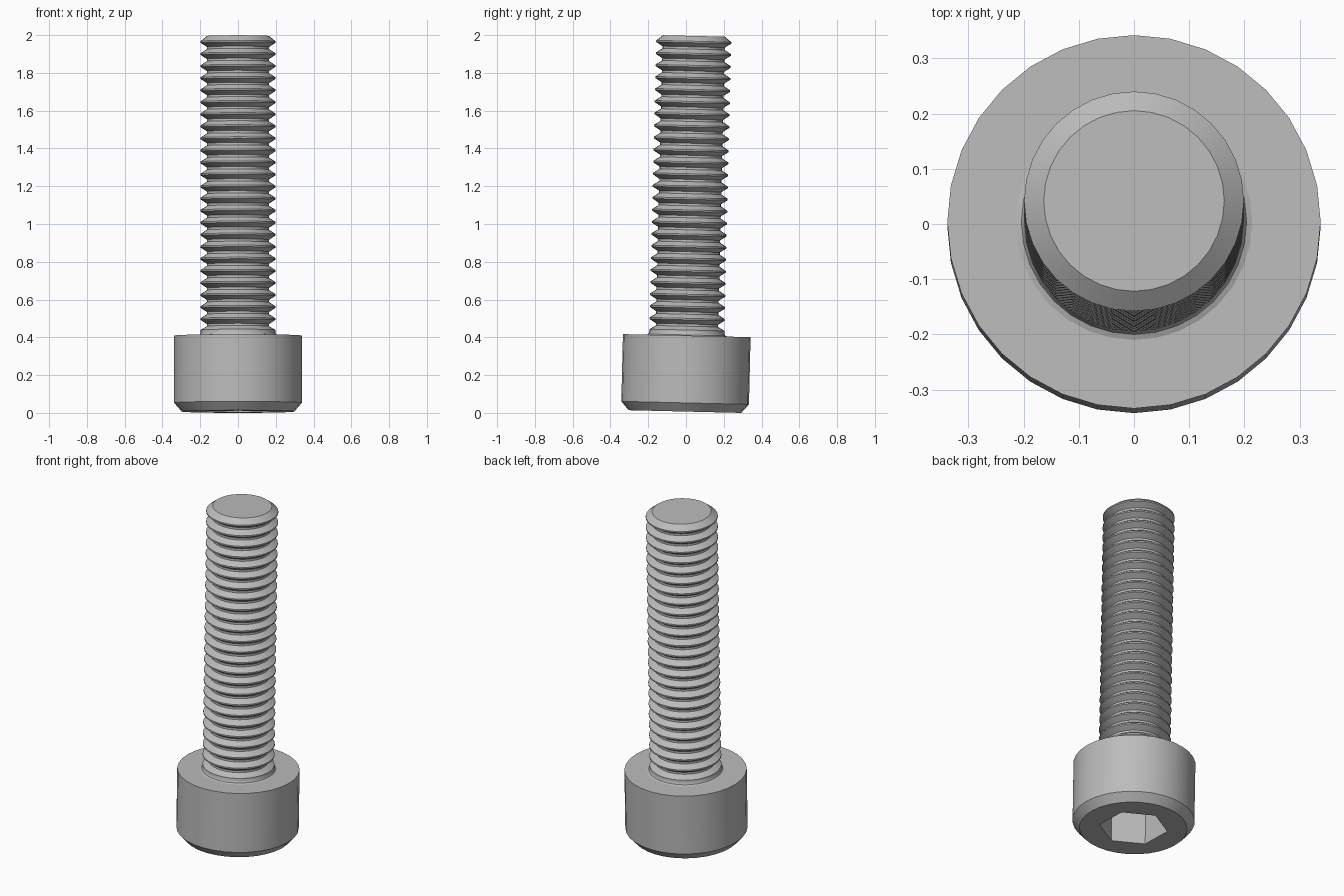
import bpy, bmesh, math
from mathutils import Matrix

if "Cube" in bpy.data.objects:
    bpy.data.objects.remove(bpy.data.objects["Cube"])

SEG = 32
TILT = 0.0238            # slight lean towards the back
PLACE = Matrix.Translation((0, -0.0056, 0.0071)) @ Matrix.Rotation(-TILT, 4, 'X')

steel = bpy.data.materials.new("steel_grey")
steel.diffuse_color = (0.5, 0.5, 0.5, 1)
steel.use_nodes = True
steel.node_tree.nodes["Principled BSDF"].inputs["Base Color"].default_value = steel.diffuse_color


def lathe(name, profile, segments=SEG, turn=0.0):
    """Revolve (radius, height) points around z and close both ends."""
    bm = bmesh.new()
    rings = []
    for r, z in profile:
        rings.append([bm.verts.new((r * math.cos(turn + math.tau * i / segments),
                                    r * math.sin(turn + math.tau * i / segments), z))
                      for i in range(segments)])
    for a, b in zip(rings, rings[1:]):
        for i in range(segments):
            j = (i + 1) % segments
            bm.faces.new((a[i], a[j], b[j], b[i]))
    bm.faces.new(rings[0][::-1])
    bm.faces.new(rings[-1])
    bmesh.ops.recalc_face_normals(bm, faces=bm.faces)
    mesh = bpy.data.meshes.new(name)
    bm.to_mesh(mesh)
    bm.free()
    mesh.materials.append(steel)
    ob = bpy.data.objects.new(name, mesh)
    bpy.context.collection.objects.link(ob)
    ob.matrix_world = PLACE
    return ob


def smooth(ob):
    bpy.ops.object.select_all(action='DESELECT')
    ob.select_set(True)
    bpy.context.view_layer.objects.active = ob
    bpy.ops.object.shade_smooth_by_angle(angle=math.radians(30))


# Cylindrical head with a chamfered underside
HEAD_TOP = 0.402
head = lathe("head", [(0.298, 0.0), (0.338, 0.046), (0.338, HEAD_TOP)])

# Hexagonal socket cut into the head
cutter = lathe("socket_cutter", [(0.19, -0.1), (0.19, 0.2)], 6, math.radians(30))
cutter.hide_render = True
cut = head.modifiers.new("socket", 'BOOLEAN')
cut.operation = 'DIFFERENCE'
cut.solver = 'EXACT'
cut.object = cutter
bpy.context.view_layer.update()
bpy.context.view_layer.objects.active = head
bpy.ops.object.modifier_apply(modifier=cut.name)
bpy.data.objects.remove(cutter)
smooth(head)

# Threaded shank: fillet, plain collar, ring grooves, chamfered tip
CREST, ROOT, PITCH, TURNS = 0.199, 0.165, 0.0638, 24
TIP = 1.989
first = TIP - 0.032 - PITCH * (TURNS - 1)      # height of the lowest crest
profile = [(0.214, HEAD_TOP - 0.01), (0.214, HEAD_TOP), (0.204, HEAD_TOP + 0.004),
           (CREST, HEAD_TOP + 0.014), (CREST, first - PITCH + 0.006)]
for k in range(TURNS):
    z = first + k * PITCH
    profile += [(ROOT, z - PITCH / 2 - 0.006), (ROOT, z - PITCH / 2 + 0.006),
                (CREST, z - 0.004), (CREST, z + 0.004)]
profile.append((0.1635, TIP))
shank = lathe("threaded_shank", profile)
smooth(shank)
